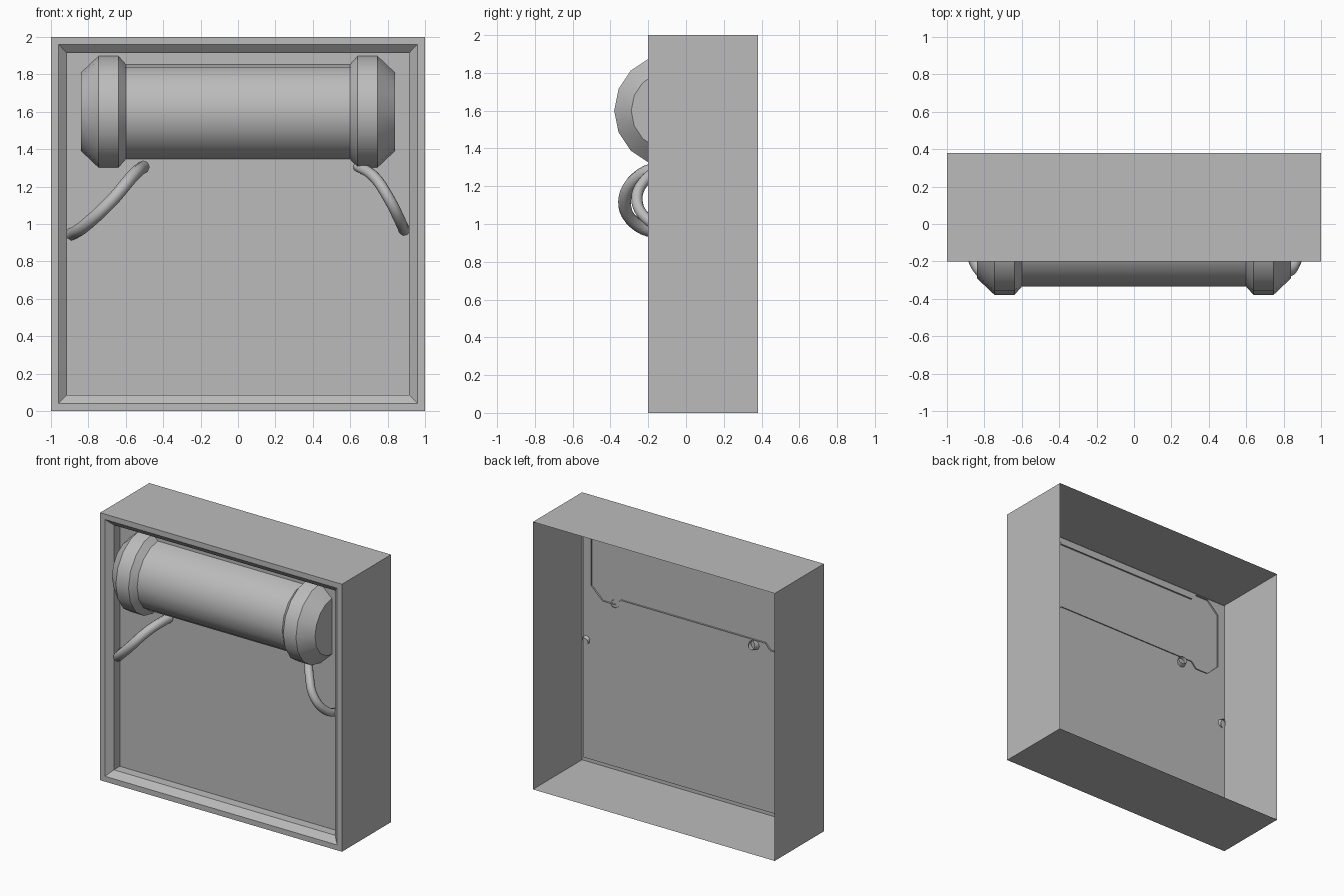
import bpy, bmesh, math

cube = bpy.data.objects.get("Cube")
if cube:
    bpy.data.objects.remove(cube, do_unlink=True)

GREY = (0.5, 0.5, 0.5, 1)
mat = bpy.data.materials.new("plain grey")
mat.use_nodes = True
mat.diffuse_color = GREY
mat.node_tree.nodes["Principled BSDF"].inputs["Base Color"].default_value = GREY


def finish(obj, angle):
    obj.data.materials.append(mat)
    bpy.ops.object.select_all(action="DESELECT")
    obj.select_set(True)
    bpy.context.view_layer.objects.active = obj
    bpy.ops.object.shade_smooth_by_angle(angle=math.radians(angle))


def loft(name, rings, closed, capped, angle):
    """Join successive rings of points with quads and fill the chosen end rings."""
    bm = bmesh.new()
    loops = [[bm.verts.new(p) for p in ring] for ring in rings]
    for a, b in zip(loops, loops[1:]):
        n = len(a)
        for i in range(n if closed else n - 1):
            j = (i + 1) % n
            bm.faces.new((a[i], a[j], b[j], b[i]))
    for k in capped:
        bm.faces.new(loops[k])
    bmesh.ops.recalc_face_normals(bm, faces=bm.faces)
    mesh = bpy.data.meshes.new(name)
    bm.to_mesh(mesh)
    bm.free()
    obj = bpy.data.objects.new(name, mesh)
    bpy.context.collection.objects.link(obj)
    finish(obj, angle)
    return obj


# Open-backed housing: outer wall, front rim, chamfer, inner wall, recessed panel
steps = [(1, 0.38), (1, -0.2), (0.96, -0.2), (0.915, -0.16), (0.915, -0.09)]
corners = [(-1, -1), (1, -1), (1, 1), (-1, 1)]
loft("housing", [[(sx * h, y, 1 + sz * h) for sx, sz in corners] for h, y in steps],
     True, [-1], 30)

# Half canister lying across the panel, hollow and open at the back
AXIS_Y, AXIS_Z, SEGMENTS = -0.08, 1.6, 8


def half_ring(x, r):
    angles = [math.pi * i / SEGMENTS for i in range(SEGMENTS + 1)]
    return [(x, AXIS_Y - r * math.sin(a), AXIS_Z + r * math.cos(a)) for a in angles]


cap = [(0.84, 0.21), (0.745, 0.3), (0.64, 0.3), (0.6, 0.255)]
profile = [(-x, r) for x, r in cap] + cap[::-1]
loft("canister", [half_ring(x, r) for x, r in profile], False, [0, -1], 30)


# Bent hoses running from the canister back into the panel
def hose(name, points, radius):
    curve = bpy.data.curves.new(name, "CURVE")
    curve.dimensions = "3D"
    curve.bevel_depth = radius
    curve.bevel_resolution = 2
    curve.resolution_u = 6
    spline = curve.splines.new("BEZIER")
    spline.bezier_points.add(len(points) - 1)
    for bp, p in zip(spline.bezier_points, points):
        bp.co = p
        bp.handle_left_type = bp.handle_right_type = "AUTO"
    obj = bpy.data.objects.new(name, curve)
    bpy.context.collection.objects.link(obj)
    bpy.ops.object.select_all(action="DESELECT")
    obj.select_set(True)
    bpy.context.view_layer.objects.active = obj
    bpy.ops.object.convert(target="MESH")
    finish(bpy.context.view_layer.objects.active, 50)


hose("right_hose", [(-0.5, -0.06, 1.31), (-0.56, -0.24, 1.26), (-0.68, -0.325, 1.12),
                    (-0.82, -0.25, 0.99), (-0.89, -0.08, 0.945)], 0.034)
hose("left_hose", [(0.64, -0.08, 1.31), (0.73, -0.2, 1.25), (0.81, -0.26, 1.13),
                   (0.865, -0.2, 1.02), (0.89, -0.08, 0.965)], 0.03)
